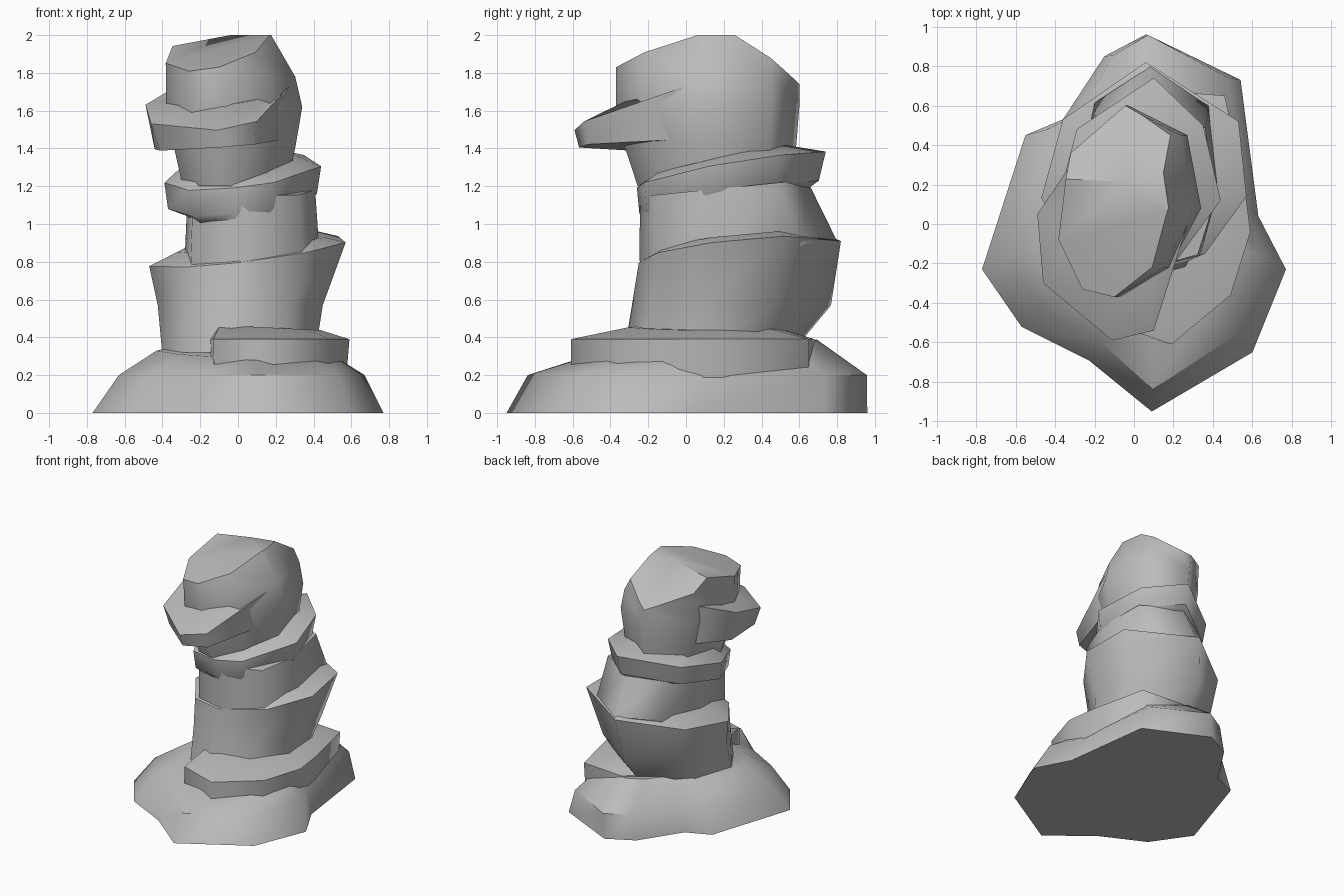
import bpy
import bmesh
import math
from mathutils import Vector

default_cube = bpy.data.objects.get("Cube")
if default_cube:
    bpy.data.objects.remove(default_cube, do_unlink=True)

# One plain stone colour for the whole rock
stone = bpy.data.materials.new("grey_stone")
stone.use_nodes = True
stone_colour = (0.5, 0.5, 0.5, 1.0)
stone.diffuse_color = stone_colour
stone.node_tree.nodes["Principled BSDF"].inputs["Base Color"].default_value = stone_colour


def layer(z, width=1, depth=1, shift_x=0, shift_y=0, slope_x=0, slope_y=0):
    """One tilted cross-section: a scaled and shifted copy of the outline."""
    def place(point):
        x = point[0] * width + shift_x
        y = point[1] * depth + shift_y
        return Vector((x, y, max(z + slope_x * x + slope_y * y, 0)))
    return place


def soften(bm):
    """Smooth the upright edges and keep the ledge rims sharp."""
    for face in bm.faces:
        face.smooth = True
    for edge in bm.edges:
        direction = (edge.verts[1].co - edge.verts[0].co).normalized()
        upright = abs(direction.z) > 0.55
        edge.smooth = upright or edge.calc_face_angle(0) < math.radians(35)


def rock_slab(name, outline, layers, cuts=()):
    """Loft an outline through its layers, then chip it with sloping planes."""
    bm = bmesh.new()
    rings = [[bm.verts.new(place(p)) for p in outline] for place in layers]
    count = len(outline)
    for low, high in zip(rings, rings[1:]):
        for i in range(count):
            j = (i + 1) % count
            bm.faces.new((low[i], low[j], high[j], high[i]))
    bm.faces.new(list(reversed(rings[0])))
    bm.faces.new(rings[-1])

    # Each cut keeps what lies below the plane z = height + slopes
    for height, slope_x, slope_y in cuts:
        result = bmesh.ops.bisect_plane(
            bm,
            geom=bm.verts[:] + bm.edges[:] + bm.faces[:],
            plane_co=(0, 0, height),
            plane_no=Vector((-slope_x, -slope_y, 1)).normalized(),
            clear_outer=True,
        )
        rim = [e for e in result["geom_cut"] if isinstance(e, bmesh.types.BMEdge)]
        bmesh.ops.holes_fill(bm, edges=rim, sides=0)

    bmesh.ops.recalc_face_normals(bm, faces=bm.faces[:])
    soften(bm)
    mesh = bpy.data.meshes.new(name)
    bm.to_mesh(mesh)
    bm.free()
    mesh.materials.append(stone)
    slab = bpy.data.objects.new(name, mesh)
    bpy.context.collection.objects.link(slab)


# Wide foot of the rock, sloping up to the column
rock_slab(
    "rock_base",
    [(-.77, -.23), (-.57, -.52), (-.23, -.69), (.09, -.95), (.6, -.65), (.77, -.23),
     (.63, .04), (.54, .73), (.06, .96), (-.15, .85), (-.36, .53), (-.55, .45)],
    [layer(0),
     layer(.2, width=.845, depth=.94, shift_x=.02, shift_y=.055),
     layer(.33, width=.6, depth=.675, shift_x=.03, shift_y=.045, slope_x=-.02, slope_y=.085)],
)

# Raised ledge around the right and front of the foot
rock_slab(
    "lower_ledge",
    [(-.13, -.5), (.19, -.61), (.49, -.36), (.59, -.04), (.56, .2),
     (.46, .65), (.1, .68), (-.2, .4), (-.15, -.2)],
    [layer(.18, width=.97),
     layer(.39),
     layer(.46, width=.74, depth=.6, shift_y=.06, slope_x=-.05)],
)

# Lower column block, widening upwards from an undercut
rock_slab(
    "lower_column",
    [(0, -.25), (.36, -.15), (.57, .14), (.53, .52), (.06, .82),
     (-.36, .53), (-.47, .13), (-.28, -.15)],
    [layer(.32, width=.78, depth=.83, shift_x=-.035, shift_y=-.12),
     layer(.57, width=.84, depth=.985, shift_x=-.03, shift_y=-.04),
     layer(.82, slope_x=.12, slope_y=.1),
     layer(.87, width=.75, depth=.85, shift_x=.03, shift_y=.03, slope_x=.1, slope_y=.1)],
)

# Middle column block, flush with the lower one at the front
rock_slab(
    "middle_column",
    [(.02, -.25), (.34, -.16), (.43, .12), (.38, .5), (.08, .66),
     (-.2, .5), (-.28, .15), (-.25, -.16)],
    [layer(.72, width=.97, depth=.95),
     layer(.85, depth=1.148, shift_y=.04, slope_y=.08),
     layer(1.17, width=.95, depth=.97, slope_y=.1)],
)

# Tilted collar below the head
rock_slab(
    "tilted_collar",
    [(-.02, -.26), (.19, -.22), (.44, .12), (.35, .5), (.1, .74),
     (-.29, .48), (-.39, .1), (-.26, -.2)],
    [layer(1.03, width=.72, depth=.8, slope_y=.2),
     layer(1.1, width=.95, depth=.95, slope_x=.1, slope_y=.17),
     layer(1.24, slope_x=.1, slope_y=.18),
     layer(1.31, width=.7, depth=.65, slope_y=.24)],
)

# Rounded head boulder with a sloping top facet at the front and back
rock_slab(
    "head_boulder",
    [(-.38, -.08), (-.25, -.33), (-.07, -.37), (.18, -.22),
     (.34, .08), (.27, .45), (-.03, .6), (-.31, .36)],
    [layer(1.2, width=.77, depth=.84, shift_y=.055),
     layer(1.42, width=.9, depth=.94, shift_y=.02),
     layer(1.62),
     layer(1.78, width=.95, shift_x=-.02),
     layer(2, width=.78, shift_x=-.09)],
    cuts=[(1.95, .2, .27), (2.15, .16, -.67)],
)

# Jutting shelf at the front of the head, blending into its sides
rock_slab(
    "front_overhang",
    [(-.49, .05), (-.46, -.3), (-.11, -.59), (.1, -.54), (.29, .06), (.15, .25), (-.28, .36)],
    [layer(1.43, width=.9, depth=.96, slope_x=.08, slope_y=.03),
     layer(1.69, slope_x=.15, slope_y=.3),
     layer(1.69, width=.78, depth=.6, slope_x=.1, slope_y=.15)],
)
